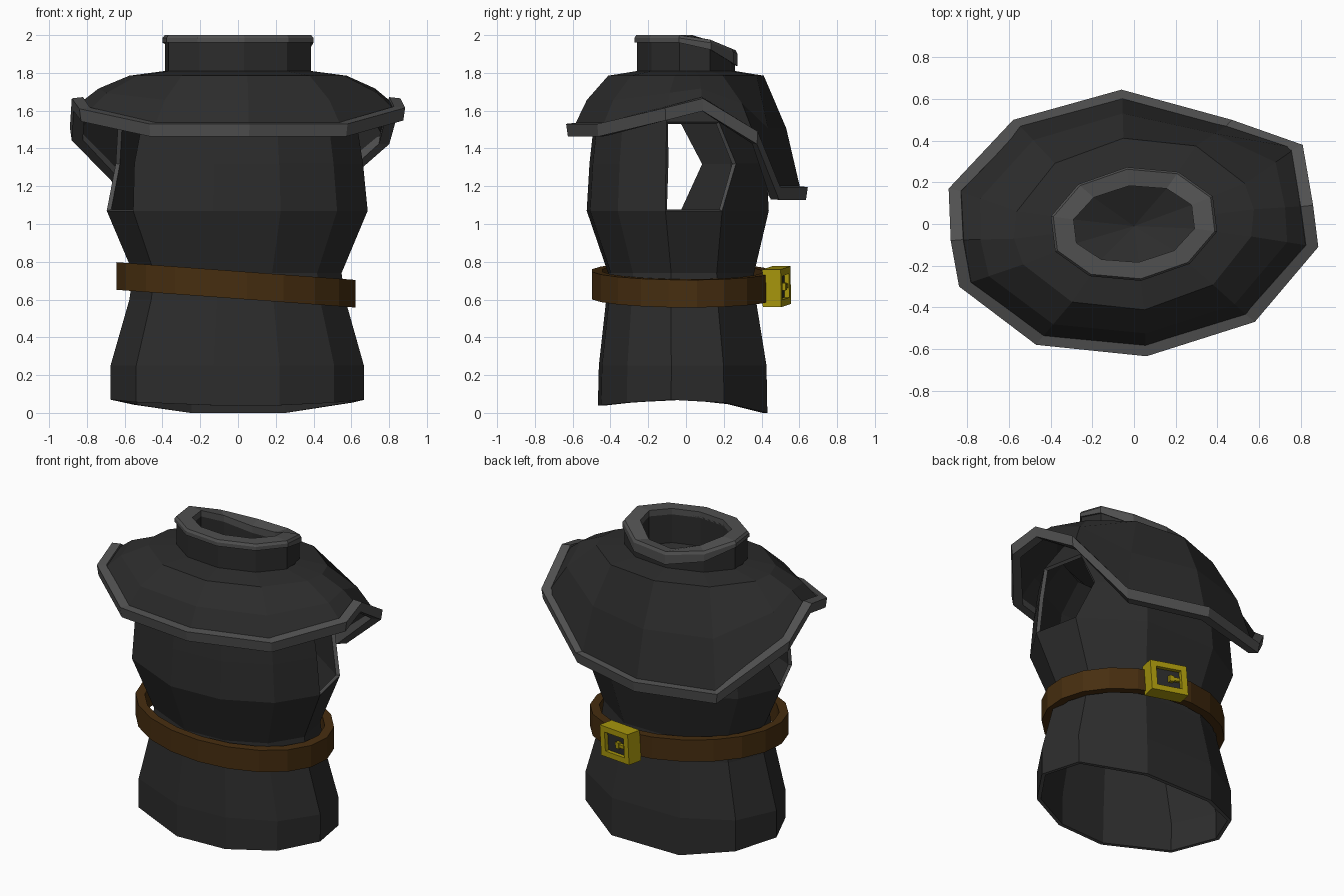
import bpy, bmesh, math
from mathutils import Vector, Matrix

if "Cube" in bpy.data.objects:
    bpy.data.objects.remove(bpy.data.objects["Cube"], do_unlink=True)


def material(name, rgb):
    m = bpy.data.materials.new(name)
    m.use_nodes = True
    m.diffuse_color = (*rgb, 1)
    bsdf = next(n for n in m.node_tree.nodes if n.type == "BSDF_PRINCIPLED")
    bsdf.inputs["Base Color"].default_value = (*rgb, 1)
    return m


CLOTH = material("charcoal cloth", (0.025, 0.025, 0.025))
TRIM = material("grey trim", (0.08, 0.08, 0.08))
LEATHER = material("brown leather", (0.062, 0.027, 0.005))
GOLD = material("yellow metal", (0.4, 0.315, 0.004))

TEN = [18 + 36 * i for i in range(10)]
TWELVE = [0, 18, 54, 90, 126, 162, 180, 198, 234, 270, 306, 342]


def oval(a, b, z, angles, shift=0.0, twist=7):
    turn = Matrix.Rotation(math.radians(twist), 3, "Z")
    pts = []
    for t in angles:
        r = math.radians(t)
        pts.append(turn @ Vector((a * math.cos(r), b * math.sin(r), z)) + Vector((0, shift, 0)))
    return pts


def finish(name, bm, *mats):
    bmesh.ops.recalc_face_normals(bm, faces=bm.faces)
    me = bpy.data.meshes.new(name)
    bm.to_mesh(me)
    bm.free()
    ob = bpy.data.objects.new(name, me)
    bpy.context.collection.objects.link(ob)
    for m in mats:
        me.materials.append(m)
    return ob


def loft(name, rings, mats, skip=(), loop=False, apex=None):
    """Bridge closed rings; skip holds (row, column) holes, loop joins last to first."""
    bm = bmesh.new()
    rows = [[bm.verts.new(p) for p in ring] for ring in rings]
    n = len(rows[0])
    pairs = list(zip(rows, rows[1:])) + ([(rows[-1], rows[0])] if loop else [])
    for r, (lo, hi) in enumerate(pairs):
        for i in range(n):
            if (r, i) not in skip:
                j = (i + 1) % n
                bm.faces.new((lo[i], lo[j], hi[j], hi[i]))
    if apex:
        tip = bm.verts.new(apex)
        for i in range(n):
            bm.faces.new((rows[-1][i], rows[-1][(i + 1) % n], tip))
    return finish(name, bm, *mats)


def shell(ob, thickness, rim):
    mod = ob.modifiers.new("Thickness", "SOLIDIFY")
    mod.thickness = thickness
    mod.offset = -1
    mod.material_offset_rim = rim


# Torso: ten uneven sides with a six-cornered arm hole on each side
BODY = [351, 26, 68, 112, 145, 179, 217, 259, 289, 319]
WIDE = list(BODY)
for corner, angle in ((1, 37), (5, 165), (6, 215)):
    WIDE[corner] = angle
profile = [(0.05, 0.675, 0.47, -0.005), (0.25, 0.675, 0.465, -0.005), (0.6, 0.575, 0.415, -0.015),
           (0.74, 0.555, 0.405, -0.015), (1.07, 0.695, 0.505, -0.03), (1.32, 0.67, 0.49, -0.03),
           (1.54, 0.635, 0.465, -0.03), (1.74, 0.5, 0.37, -0.01)]
rings = [oval(a, b, z, WIDE if z == 1.32 else BODY, s, 0) for z, a, b, s in profile]
for p in rings[0]:
    p.z = 0.07 - (0.07 if p.y > 0 else 0.03) * min(1, (p.y / 0.43) ** 2)
holes = {(r, c) for r in (4, 5) for c in (0, 5)}
torso = loft("torso", rings, (CLOTH, TRIM), skip=holes)
shell(torso, 0.025, 1)

# Shoulder cape with an uneven rim, low at the back
RIM = [(0.86, 0.09, 1.635), (0.81, 0.38, 1.46), (0.47, 0.5, 1.165), (-0.06, 0.645, 1.165),
       (-0.58, 0.5, 1.165), (-0.89, 0.17, 1.48), (-0.88, -0.08, 1.635), (-0.84, -0.3, 1.58),
       (-0.47, -0.58, 1.5), (0.06, -0.635, 1.5), (0.58, -0.47, 1.5), (0.885, -0.11, 1.585)]
rim = [Vector(p) for p in RIM]


def offset(p, inward, dz):
    out = Vector((p.x, p.y, 0)).normalized()
    return p - out * inward + Vector((0, 0, dz))


edge = [offset(p, 0.035, 0) for p in rim]
shoulder = oval(0.58, 0.415, 1.785, TWELVE)
middle = []
for s, e in zip(shoulder, edge):
    m = s.lerp(e, 0.6)
    m.z += 0.15 * (s.z - e.z)
    middle.append(m)
cape = loft("shoulder_cape", [edge, middle, shoulder, oval(0.39, 0.26, 1.81, TWELVE)], (CLOTH,))
shell(cape, 0.015, 0)
section = [(0, 0.03), (0.01, -0.037), (0.07, -0.035), (0.06, 0.037)]
loft("cape_trim", [[offset(p, i, dz) for p in rim] for i, dz in section], (TRIM,), loop=True)


# Collar, dipping at the back, with a broad flat trim and a closed inside
def collar_ring(a, b, z, dip):
    pts = oval(a, b, z, TEN)
    for p in pts:
        p.z -= dip * max(0, (p.y - 0.07) / 0.18)
    return pts


OUT, INN = (0.4, 0.262), (0.3, 0.185)
loft("collar", [collar_ring(*OUT, 1.79, 0), collar_ring(*OUT, 1.965, 0.1)], (CLOTH,))
loft("collar_trim", [collar_ring(0.412, 0.275, 1.96, 0.11), collar_ring(0.412, 0.275, 1.985, 0.075),
                     collar_ring(0.4, 0.265, 2.0, 0.075), collar_ring(*INN, 2.0, 0.15),
                     collar_ring(*INN, 1.96, 0.16)], (TRIM,), loop=True)
loft("collar_lining", [collar_ring(*INN, 1.97, 0.16), collar_ring(*INN, 1.77, 0)],
     (CLOTH,), apex=(0, -0.01, 1.68))

# Belt hanging lower on the left
steps = [18 * i for i in range(20)]


def belt_ring(a, b, dz):
    pts = oval(a, b, 0, steps, -0.02)
    for p in pts:
        p.x -= 0.01
        p.z = 0.677 - 0.074 * p.x + dz
    return pts


loft("belt", [belt_ring(0.637, 0.48, -0.073), belt_ring(0.637, 0.48, 0.073),
              belt_ring(0.58, 0.425, 0.073), belt_ring(0.58, 0.425, -0.073)], (LEATHER,), loop=True)

# Buckle on the back: open frame, dark centre and prong
PLACE = (Matrix.Translation((0.15, 0.47, 0.668)) @ Matrix.Rotation(math.radians(-12), 4, "Z")
         @ Matrix.Rotation(math.radians(4), 4, "Y"))


def rectangle(w, h, y):
    return [PLACE @ Vector((sx * w / 2, y, sz * h / 2)) for sx, sz in ((-1, -1), (1, -1), (1, 1), (-1, 1))]


def block(name, size, at, mat):
    bm = bmesh.new()
    bmesh.ops.create_cube(bm, size=1, matrix=PLACE @ Matrix.Translation(at) @ Matrix.Diagonal((*size, 1)))
    return finish(name, bm, mat)


loft("buckle_frame", [rectangle(0.25, 0.2, -0.04), rectangle(0.25, 0.2, 0.06),
                      rectangle(0.17, 0.125, 0.06), rectangle(0.17, 0.125, -0.04)], (GOLD,), loop=True)
block("buckle_centre", (0.18, 0.008, 0.135), (0, 0.03, 0), CLOTH)
block("buckle_prong", (0.06, 0.02, 0.022), (-0.045, 0.045, 0), GOLD)
block("buckle_prong_tip", (0.03, 0.025, 0.04), (-0.02, 0.045, 0), GOLD)
